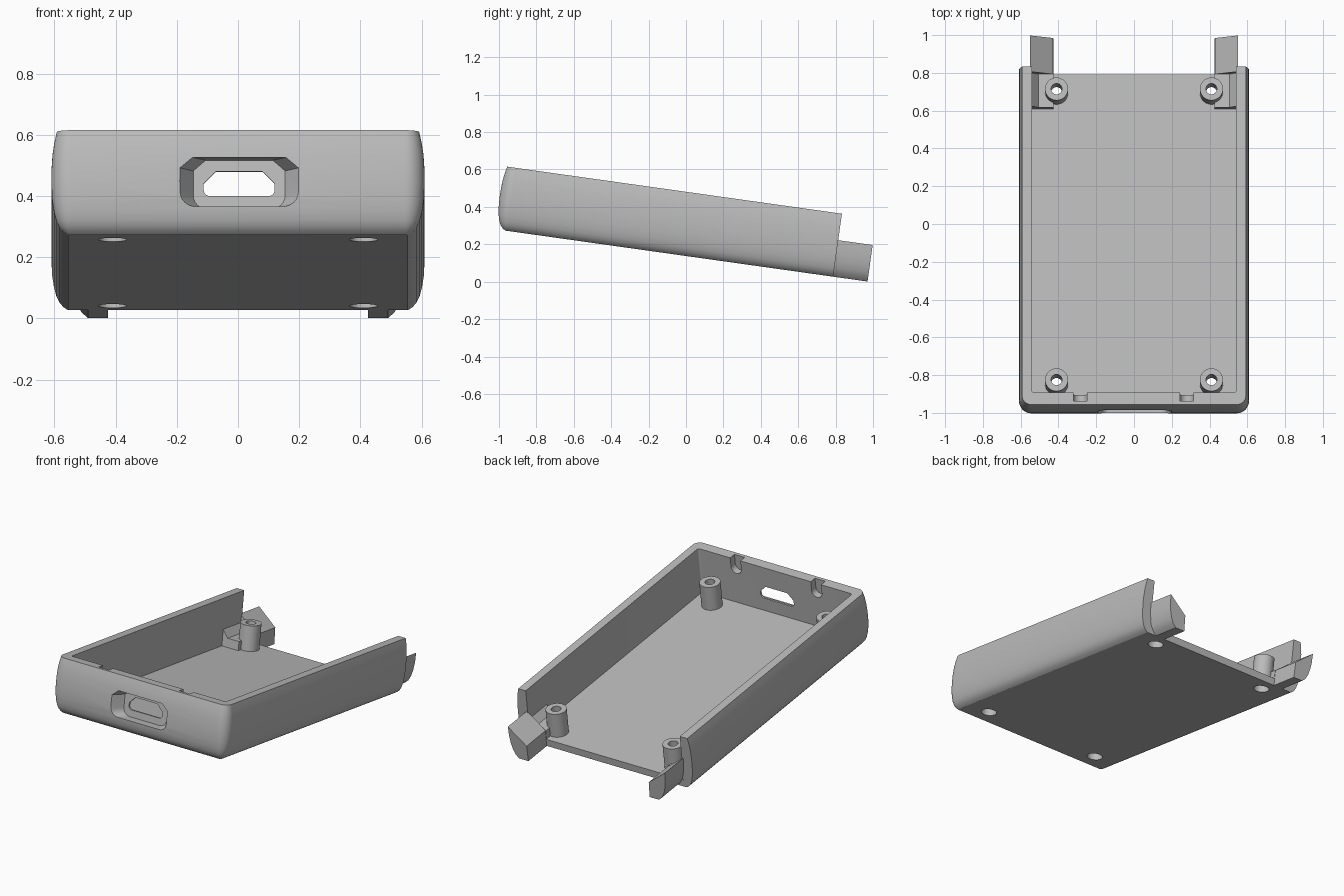
import bpy, bmesh, math
from mathutils import Matrix, Vector

old = bpy.data.objects.get("Cube")
if old:
    bpy.data.objects.remove(old, do_unlink=True)

TILT = Matrix.Rotation(math.radians(-8), 4, 'X') @ Matrix.Translation((0, 0, 0.136))
REAR = 0.775          # open end of the tray
INNER_X, INNER_FRONT = 0.54, -0.969
FLOOR, RIM = 0.045, 0.34
BOSSES = [(x, y) for x in (-0.41, 0.41) for y in (-0.88, 0.675)]

grey = bpy.data.materials.new("matte grey plastic")
grey.use_nodes = True
grey.diffuse_color = (0.5, 0.5, 0.5, 1)
grey.node_tree.nodes["Principled BSDF"].inputs["Base Color"].default_value = (0.5, 0.5, 0.5, 1)


def loft(name, rings):
    """Closed solid through rings that share a point count."""
    bm = bmesh.new()
    loops = [[bm.verts.new(p) for p in ring] for ring in rings]
    n = len(loops[0])
    for a, b in zip(loops, loops[1:]):
        for i in range(n):
            j = (i + 1) % n
            bm.faces.new((a[i], a[j], b[j], b[i]))
    bm.faces.new(loops[0][::-1])
    bm.faces.new(loops[-1])
    bmesh.ops.recalc_face_normals(bm, faces=bm.faces)
    mesh = bpy.data.meshes.new(name)
    bm.to_mesh(mesh)
    bm.free()
    mesh.materials.append(grey)
    obj = bpy.data.objects.new(name, mesh)
    bpy.context.collection.objects.link(obj)
    return obj


def cylinder(name, x, y, r, h0, h1, n=32):
    ring = [(x + r * math.cos(i * math.tau / n), y + r * math.sin(i * math.tau / n)) for i in range(n)]
    return loft(name, [[(*p, h) for p in ring] for h in (h0, h1)])


def boolean(obj, others, operation):
    """Apply booleans one by one and remove the operands."""
    for other in others:
        mod = obj.modifiers.new("bool", 'BOOLEAN')
        mod.operation, mod.object, mod.solver = operation, other, 'EXACT'
        graph = bpy.context.evaluated_depsgraph_get()
        result = bpy.data.meshes.new_from_object(obj.evaluated_get(graph))
        obj.modifiers.clear()
        obj.data = result
        bpy.data.objects.remove(other, do_unlink=True)


def tray_ring(half, front, r, h, rear, steps=8):
    """U outline with rounded front corners."""
    pts = [(half, rear, h), (-half, rear, h)]
    for sx, start in ((-1, math.pi), (1, 1.5 * math.pi)):
        for i in range(steps + 1):
            a = start + i / steps * math.pi / 2
            pts.append((sx * (half - r) + r * math.cos(a), front + r + r * math.sin(a), h))
    return pts


def port_ring(half, h0, h1, cx, cz, r, y):
    """Chamfered top corners, rounded bottom corners, centred near x = 0."""
    pts = [(half, h1 - cz), (half - cx, h1), (cx - half, h1), (-half, h1 - cz)]
    for sx, start in ((-1, math.pi), (1, 1.5 * math.pi)):
        for i in range(7):
            a = start + i / 6 * math.pi / 2
            pts.append((sx * (half - r) + r * math.cos(a), h0 + r + r * math.sin(a)))
    return [(x + 0.004, y, z) for x, z in pts]


# Bulged outer shell: height and inset from the widest outline
profile = [(0, .055), (.01, .04), (.025, .027), (.045, .017), (.075, .009), (.113, .003),
           (.17, 0), (.22, .001), (.265, .004), (.305, .01), (RIM, .018)]
tray = loft("tray_shell", [tray_ring(.61 - d, -1.05 + d, .065 - d, h, REAR) for h, d in profile])
cavity = loft("cavity", [tray_ring(INNER_X, INNER_FRONT, .012, h, 1.2) for h in (FLOOR, 0.5)])
boolean(tray, [cavity], 'DIFFERENCE')

# Screw bosses on the floor
boolean(tray, [cylinder("boss", x, y, .061, .02, .2) for x, y in BOSSES], 'UNION')

# Screw bores and the wider recesses underneath
cutters = [cylinder("bore", x, y, .029, -.1, .4) for x, y in BOSSES]
cutters += [cylinder("counterbore", x, y, .046, -.1, .06) for x, y in BOSSES]

# Flared connector recess and its through slot
cutters.append(loft("recess", [port_ring(.226, .087, .248, .04, .035, .045, -1.1),
                               port_ring(.15, .087, .248, .04, .035, .045, -.98)]))
cutters.append(loft("slot", [port_ring(.116, .13, .211, .04, .04, .02, y) for y in (-1.1, -.9)]))

# Round-bottomed catches inside the front rim
for cx in (-.285, .28):
    arc = [(cx + .036 * math.cos(a), .28 + .036 * math.sin(a))
           for a in [math.pi + i * math.pi / 10 for i in range(11)]]
    outline = [(cx + .036, .5), (cx - .036, .5)] + arc
    cutters.append(loft("catch", [[(x, y, z) for x, z in outline] for y in (-1.012, -.9)]))
boolean(tray, cutters, 'DIFFERENCE')

# Rear clip tongues, each with an anchor block beside the boss
tongue = [(.425, 0), (.49, 0), (.512, .02), (.528, .05), (.54, .09), (.548, .14), (.55, .197), (.428, .1)]
anchor = [(.425, .03), (.555, .03), (.555, .165), (.505, .1), (.425, .1)]
parts = [tray]
for side, sx in (("left", 1), ("right", -1)):
    for label, outline, y0, y1 in (("tongue", tongue, .768, .961), ("anchor", anchor, .59, .772)):
        part = loft(f"{side}_clip_{label}", [[(sx * x, y, z) for x, z in outline] for y in (y0, y1)])
        if label == "anchor":
            x, y = sx * .41, .675
            boolean(part, [cylinder("clearance", x, y, .05, -.1, .4)], 'DIFFERENCE')
        parts.append(part)

# Lean everything on the tongues and smooth the curved faces
for obj in parts:
    obj.data.transform(TILT)
    obj.data.update()
    bpy.ops.object.select_all(action='DESELECT')
    obj.select_set(True)
    bpy.context.view_layer.objects.active = obj
    bpy.ops.object.shade_smooth_by_angle(angle=math.radians(25))
